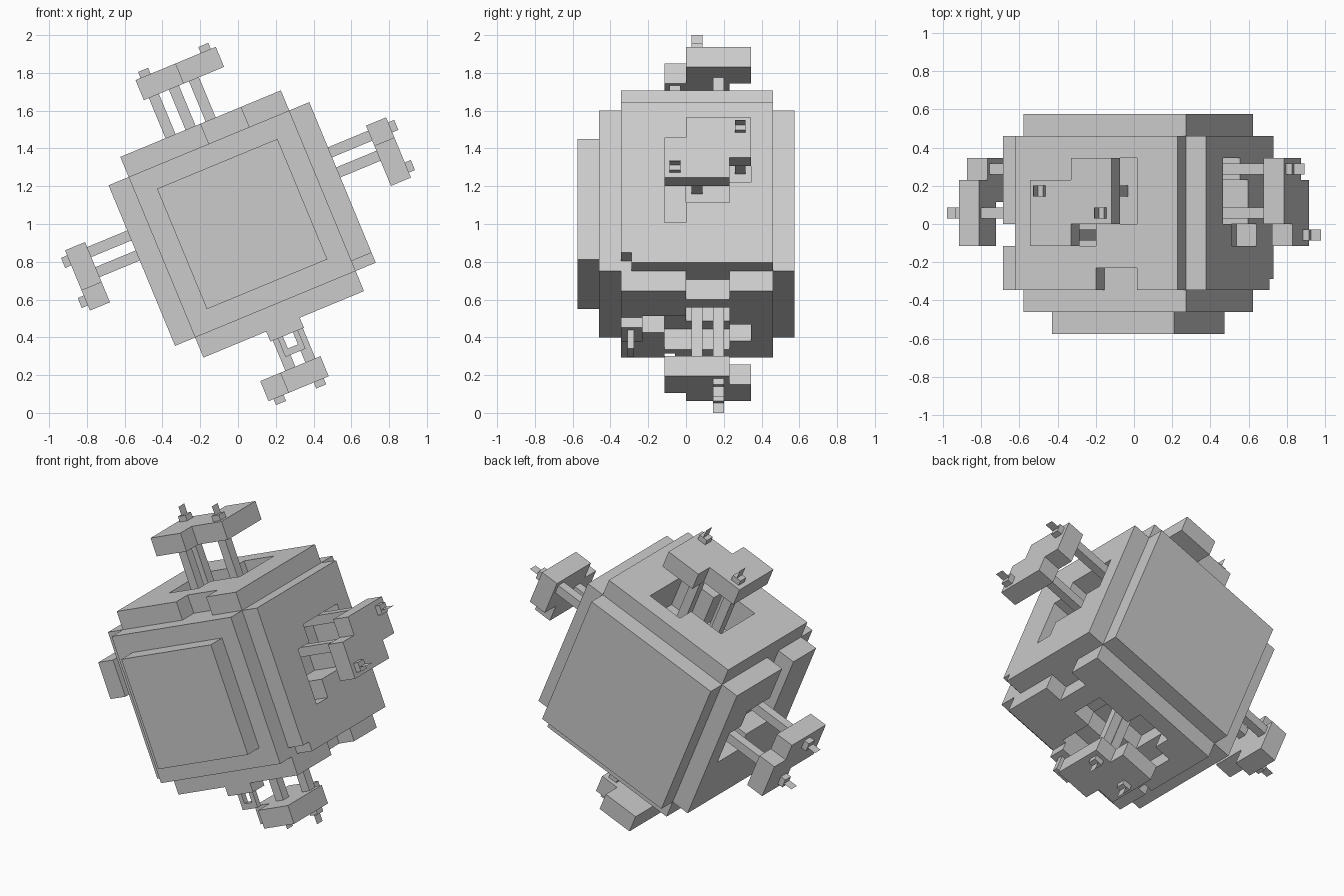
import bpy, bmesh, math
from mathutils import Matrix

if "Cube" in bpy.data.objects:
    bpy.data.objects.remove(bpy.data.objects["Cube"])

# The block is laid out in "pixels" (0.115 units) in its own frame, then tilted
FRAME = (Matrix.Translation((0.022, 0, 1.0)) @ Matrix.Rotation(math.radians(-22.5), 4, 'Y')
         @ Matrix.Scale(0.115, 4))


def finish(bm, name):
    bm.transform(FRAME)
    mesh = bpy.data.meshes.new(name)
    bm.to_mesh(mesh)
    bm.free()
    obj = bpy.data.objects.new(name, mesh)
    bpy.context.collection.objects.link(obj)
    return obj


def place(side, a, y, h):
    """Point on a side: a along the face, y depth, h outward height."""
    return {'top': (a, y, h), 'bottom': (a, y, -h),
            'right': (h, y, a), 'left': (-h, y, a)}[side]


def box_on(side, a0, a1, y0, y1, h0, h1):
    p, q = place(side, a0, y0, h0), place(side, a1, y1, h1)
    return [(min(s, t), max(s, t)) for s, t in zip(p, q)]


def cells(bounds):
    """Half-pixel cells filling a box."""
    r = [range(round(lo * 2), round(hi * 2)) for lo, hi in bounds]
    return {(i, j, k) for i in r[0] for j in r[1] for k in r[2]}


def solid(vox, name):
    """Outer skin of a set of cells, merged into large flat faces."""
    bm = bmesh.new()
    pts = {}

    def vert(p):
        if p not in pts:
            pts[p] = bm.verts.new([c * 0.5 for c in p])
        return pts[p]

    for c in vox:
        for ax in range(3):
            b, d = (ax + 1) % 3, (ax + 2) % 3
            for s in (0, 1):
                n = list(c)
                n[ax] += 1 if s else -1
                if tuple(n) in vox:
                    continue
                quad = []
                for db, dd in ((0, 0), (1, 0), (1, 1), (0, 1)):
                    p = list(c)
                    p[ax] += s
                    p[b] += db
                    p[d] += dd
                    quad.append(vert(tuple(p)))
                bm.faces.new(quad if s else quad[::-1])
    bmesh.ops.dissolve_limit(bm, angle_limit=0.01, verts=bm.verts[:], edges=bm.edges[:])
    return finish(bm, name)


def boxes(bounds_list, name):
    bm = bmesh.new()
    for bd in bounds_list:
        m = Matrix.Translation([(lo + hi) / 2 for lo, hi in bd])
        m = m @ Matrix.Diagonal([hi - lo for lo, hi in bd] + [1])
        bmesh.ops.create_cube(bm, size=1, matrix=m)
    return finish(bm, name)


# Per side: cap outline, extra plate cut-outs, deep hole (all a0,a1,y0,y1), rods and buds (a,y)
SIDES = {
    'top': dict(
        cap=[(-2, 0, -1, 2), (0, 2, 0, 3)],
        cut=[(0, 2, -3, -2)],
        deep=[(-2, 0, -1, 2), (0, 2, 0, 3)],
        rods=[(-1.5, 1.5), (-0.5, -0.5), (0.5, 1.5)],
        buds=[(-1.5, 1.5), (1.5, 0.5)]),
    'right': dict(
        cap=[(-1, 1, -1, 2), (0, 2, 0, 3)],
        cut=[(-2, 1, -1, 0), (-4, -3.5, -3, -2.5)],
        deep=[(-1, 2, 0, 2), (0, 2, 2, 3)],
        rods=[(1.5, 2.5), (0.5, 0.5)],
        buds=[(1.5, 2.5), (-0.5, -0.5)]),
    'left': dict(
        cap=[(0, 2, -1, 1), (-1, 2, 1, 2), (-1, 1, 2, 3)],
        cut=[(0, 4, -1, 0)],
        deep=[(0, 2, 0, 1), (-1, 2, 1, 2), (-1, 1, 2, 3)],
        rods=[(1.5, 0.5), (0.5, 2.5)],
        buds=[(1.5, 0.5), (-0.5, 1.5)]),
    'bottom': dict(
        cap=[(-1, 1, -1, 0), (-2, 1, 0, 2), (-2, 0, 2, 3)],
        cut=[(3, 4, 0, 2), (-1, 1, -2, -1), (-3, 1, -1, 0), (-3, 2, 0, 2),
             (-4, -3.5, -1, -0.5)],
        deep=[(-1, 1, -1, 0), (-2, 1, 0, 2), (-2, 0, 2, 3)],
        rods=[(-0.5, 0.5), (0.5, 1.5)],
        buds=[(-1.5, 1.5), (0.5, 1.5)]),
}

# Body: core, front panel and back panel, then the four side plates with their holes
body = cells([(-4, 4)] * 3)
body |= cells([(-3, 3), (-5, -4), (-3, 3)]) | cells([(-4, 4), (4, 5), (-4, 4)])
for side, d in SIDES.items():
    body |= cells(box_on(side, -4, 4, -3, 4, 4, 5))
    for r in d['cut']:
        body -= cells(box_on(side, *r, 4, 5))
    for r in d['deep']:
        body -= cells(box_on(side, *r, 3, 5))
solid(body, "block_body")

for side, d in SIDES.items():
    # Raised cap
    cap = set()
    for r in d['cap']:
        cap |= cells(box_on(side, *r, 7, 8))
    solid(cap, side + "_cap")
    # Rods holding the cap
    boxes([box_on(side, a - .25, a + .25, y - .25, y + .25, 3, 7) for a, y in d['rods']],
          side + "_rods")
    # Small buds on the cap, each with a flat blade
    boxes([box_on(side, a - .25, a + .25, y - .25, y + .25, 8, 8.3) for a, y in d['buds']],
          side + "_buds")
    bm = bmesh.new()
    for a, y in d['buds']:
        bm.faces.new([bm.verts.new(place(side, a, y + s, h))
                      for s, h in ((-.25, 8.3), (.25, 8.3), (.25, 8.8), (-.25, 8.8))])
    finish(bm, side + "_blades")

# Hanging bracket and loop under the front edge
boxes([box_on('bottom', -.87, .8, -3, -2, 5, 5.5)], "lower_bracket")
boxes([box_on('bottom', -.5, -.25, -2.7, -2.4, 5.5, 6.1),
       box_on('bottom', .25, .5, -2.7, -2.4, 5.5, 6.1),
       box_on('bottom', -.5, .5, -2.7, -2.4, 6.1, 6.42)], "lower_loop")
